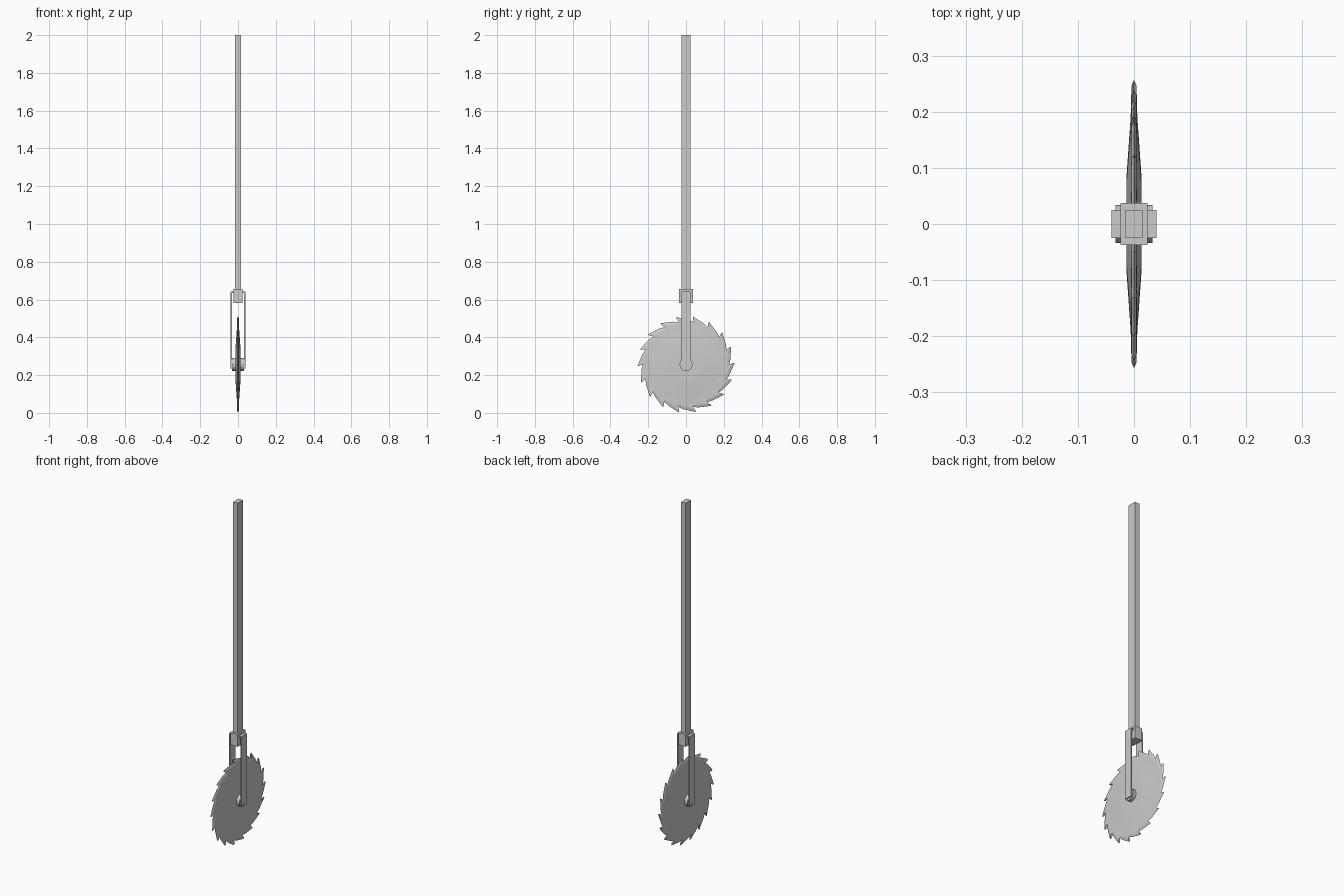
import bpy, bmesh
from math import sin, cos, pi
from mathutils import Matrix

if "Cube" in bpy.data.objects:
    bpy.data.objects.remove(bpy.data.objects["Cube"])

CZ = 0.256      # wheel centre height
TEETH = 18


def finish(name, bm):
    bmesh.ops.recalc_face_normals(bm, faces=bm.faces[:])
    me = bpy.data.meshes.new(name)
    bm.to_mesh(me)
    bm.free()
    ob = bpy.data.objects.new(name, me)
    bpy.context.collection.objects.link(ob)
    return ob


def box(name, x0, x1, y0, y1, z0, z1):
    bm = bmesh.new()
    bmesh.ops.create_cube(bm, size=1)
    for v in bm.verts:
        v.co = ((x0 + x1) / 2 + v.co.x * (x1 - x0),
                (y0 + y1) / 2 + v.co.y * (y1 - y0),
                (z0 + z1) / 2 + v.co.z * (z1 - z0))
    return finish(name, bm)


# Handle and collar
box("handle", -0.015, 0.015, -0.025, 0.025, 0.6, 2.0)
box("collar", -0.024, 0.024, -0.037, 0.037, 0.583, 0.655)

# Fork: bent strap extruded along y
t = 0.007
outer = [(-0.04, 0.235), (-0.04, 0.642), (0.04, 0.642), (0.04, 0.235)]
inner = [(0.04 - t, 0.235), (0.04 - t, 0.635), (-0.04 + t, 0.635), (-0.04 + t, 0.235)]
bm = bmesh.new()
face = bm.faces.new([bm.verts.new((x, -0.025, z)) for x, z in outer + inner])
ext = bmesh.ops.extrude_face_region(bm, geom=[face])
bmesh.ops.translate(bm, vec=(0, 0.05, 0),
                    verts=[g for g in ext["geom"] if isinstance(g, bmesh.types.BMVert)])
finish("fork", bm)

# Hub axle
bm = bmesh.new()
bmesh.ops.create_cone(bm, cap_ends=True, segments=16, radius1=0.034, radius2=0.034, depth=0.066,
                      matrix=Matrix.Translation((0, 0, CZ)) @ Matrix.Rotation(pi / 2, 4, 'Y'))
finish("hub", bm)

# Toothed blade: rings from one flat side, over the sharp rim, to the other
tooth = [(0.0, 0.229, 0.218), (0.35, 0.237, 0.222), (0.7, 0.244, 0.229),
         (1.08, 0.257, 0.247), (0.93, 0.233, 0.222)]
pts = [((i + a) * 2 * pi / TEETH, rim, inset) for i in range(TEETH) for a, rim, inset in tooth]


def ring(bm, x, radius):
    return [bm.verts.new((x, radius(p) * cos(p[0]), CZ + radius(p) * sin(p[0]))) for p in pts]


bm = bmesh.new()
rings = [ring(bm, 0.013, lambda p: 0.09), ring(bm, 0.006, lambda p: 0.19),
         ring(bm, 0.0045, lambda p: p[2]), ring(bm, 0, lambda p: p[1]),
         ring(bm, -0.0045, lambda p: p[2]), ring(bm, -0.006, lambda p: 0.19),
         ring(bm, -0.013, lambda p: 0.09)]
n = len(pts)
# Smooth circular rings need evenly ordered angles
for r, x in ((rings[0], 0.09), (rings[1], 0.19), (rings[5], 0.19), (rings[6], 0.09)):
    for k, v in enumerate(r):
        v.co.y, v.co.z = x * cos(k * 2 * pi / n), CZ + x * sin(k * 2 * pi / n)
for a, b in zip(rings, rings[1:]):
    for k in range(n):
        bm.faces.new((a[k], a[(k + 1) % n], b[(k + 1) % n], b[k]))
bm.faces.new(rings[0])
bm.faces.new(rings[-1])
finish("saw_blade", bm)
